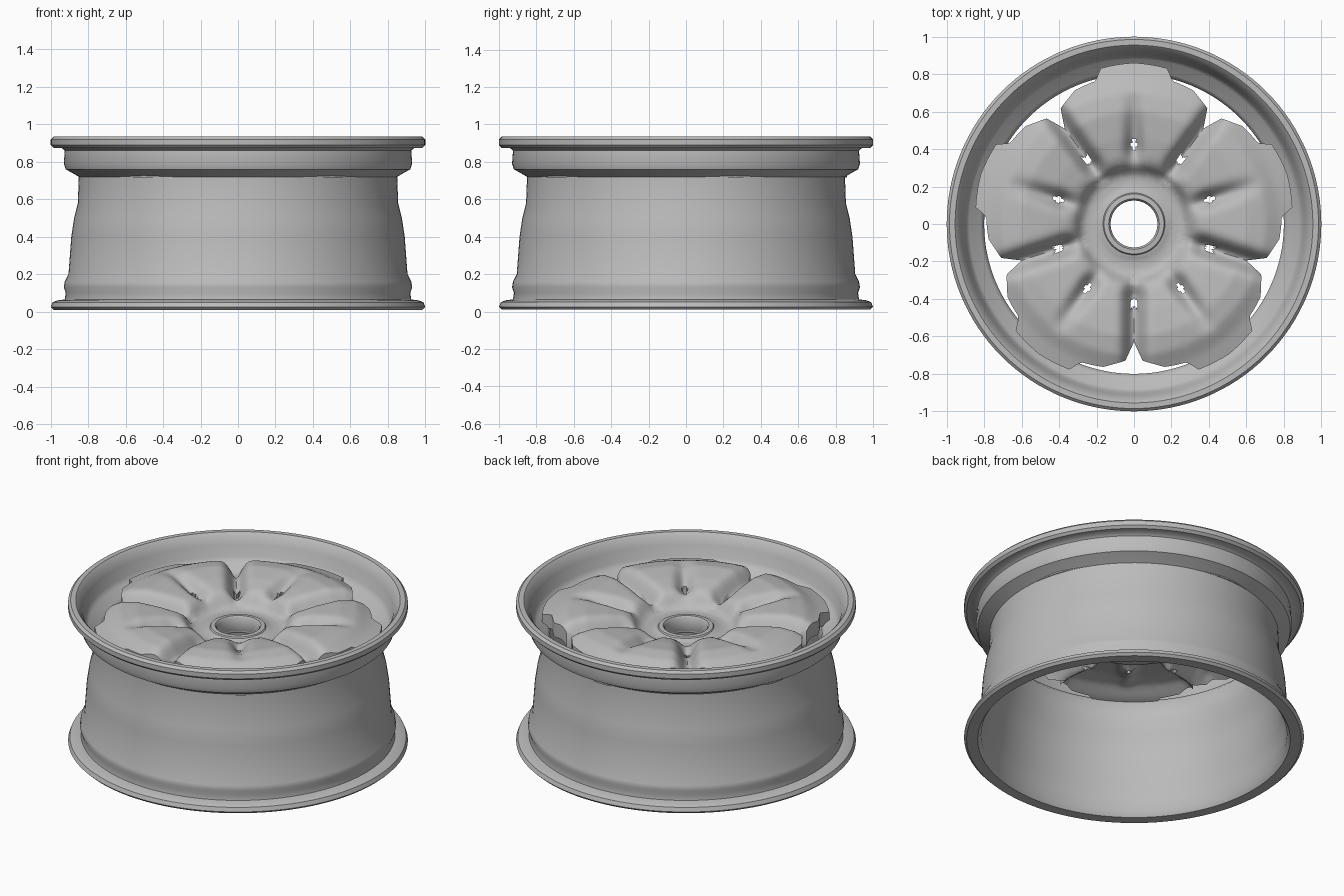
import bpy, bmesh, math
from mathutils import Vector

old = bpy.data.objects.get("Cube")
if old:
    bpy.data.objects.remove(old)

metal = bpy.data.materials.new("grey metal")
metal.use_nodes = True
GREY = (0.5, 0.5, 0.5, 1)
metal.diffuse_color = GREY
metal.node_tree.nodes["Principled BSDF"].inputs["Base Color"].default_value = GREY


def finish(bm, name, angle):
    bmesh.ops.recalc_face_normals(bm, faces=bm.faces)
    mesh = bpy.data.meshes.new(name)
    bm.to_mesh(mesh)
    bm.free()
    mesh.materials.append(metal)
    obj = bpy.data.objects.new(name, mesh)
    bpy.context.collection.objects.link(obj)
    bpy.ops.object.select_all(action='DESELECT')
    obj.select_set(True)
    bpy.context.view_layer.objects.active = obj
    bpy.ops.object.shade_smooth_by_angle(angle=math.radians(angle))
    return obj


def lathe(name, profile, steps=128, angle=40):
    """Spin a closed (radius, height) profile about the z axis."""
    bm = bmesh.new()
    rings = []
    for i in range(steps):
        a = 2 * math.pi * i / steps
        rings.append([bm.verts.new((r * math.cos(a), r * math.sin(a), z)) for r, z in profile])
    n = len(profile)
    for i in range(steps):
        a, b = rings[i], rings[(i + 1) % steps]
        for j in range(n):
            k = (j + 1) % n
            bm.faces.new((a[j], b[j], b[k], a[k]))
    return finish(bm, name, angle)


def interp(points, x):
    for (x0, y0), (x1, y1) in zip(points, points[1:]):
        if x <= x1:
            t = max(0, (x - x0) / (x1 - x0))
            return y0 + (y1 - y0) * t
    return points[-1][1]


# Rim barrel: outside going up, then inside going down
outer = [(.92, .01), (.985, .01), (1, .025), (.99, .05), (.965, .06), (.925, .065),
         (.92, .1), (.93, .13), (.925, .16), (.905, .2), (.89, .4), (.875, .5),
         (.855, .58), (.85, .72), (.875, .735), (.92, .76), (.93, .79), (.925, .86),
         (.94, .873), (.985, .875), (1, .89), (1, .92), (.985, .935), (.955, .935)]
inner = [(.94, .92), (.915, .87), (.9, .8), (.88, .77), (.82, .745), (.8, .72),
         (.8, .6), (.825, .52), (.85, .4), (.87, .2), (.895, .12), (.9, .04)]
lathe("rim_barrel", outer + inner)

# Wheel face: five domed petals, each with a centre crease, around a dished hub
SECTION = [(.13, .76), (.16, .765), (.2, .75), (.25, .75), (.28, .765), (.32, .83),
           (.36, .85), (.46, .87), (.6, .885), (.7, .87), (.78, .83), (.88, .8)]
OUTLINE = [(0, .86), (12, .85), (15, .79), (24, .78), (27, .76), (32.5, .73), (34, .68), (36, .63)]
SEGMENTS, ROWS = 300, 36


def petal_angle(deg):
    """Signed angle from the middle of the nearest petal."""
    return (deg - 90 + 36) % 72 - 36


def face_height(r, deg):
    a = abs(petal_angle(deg))
    gap = math.radians(36 - a) * r
    crease = math.radians(a) * r
    z = interp(SECTION, r)
    z -= interp([(.27, 0), (.38, .1), (.8, .1)], r) * math.exp(-(gap / .05) ** 2)
    z -= interp([(.29, 0), (.4, .07), (.5, .05), (.72, 0)], r) * math.exp(-(crease / .045) ** 2)
    return z


bm = bmesh.new()
grid = []
for i in range(SEGMENTS):
    deg = 360 * i / SEGMENTS
    edge = interp(OUTLINE, abs(petal_angle(deg)))
    a = math.radians(deg)
    column = []
    for j in range(ROWS + 1):
        r = .13 + (edge - .13) * j / ROWS
        column.append(bm.verts.new((r * math.cos(a), r * math.sin(a), face_height(r, deg))))
    grid.append(column)

# Small slots pierce each groove
slots = [Vector((math.cos(math.radians(18 + 36 * k)), math.sin(math.radians(18 + 36 * k)))) * .425
         for k in range(10)]
for i in range(SEGMENTS):
    p, q = grid[i], grid[(i + 1) % SEGMENTS]
    for j in range(ROWS):
        quad = (p[j], q[j], q[j + 1], p[j + 1])
        mid = sum((v.co.xy for v in quad), Vector((0, 0))) / 4
        if min((mid - s).length for s in slots) > .022:
            bm.faces.new(quad)
bmesh.ops.delete(bm, geom=[v for v in bm.verts if not v.link_faces], context='VERTS')

# Thicken downwards
ret = bmesh.ops.extrude_face_region(bm, geom=bm.faces[:], use_keep_orig=True)
for v in ret["geom"]:
    if isinstance(v, bmesh.types.BMVert):
        v.co.z -= .09
finish(bm, "petal_face", 45)

# Hub ring lining the centre bore
lathe("hub_bore", [(.125, .69), (.125, .76), (.135, .772), (.16, .77), (.175, .75), (.175, .66), (.135, .66)], 64)
